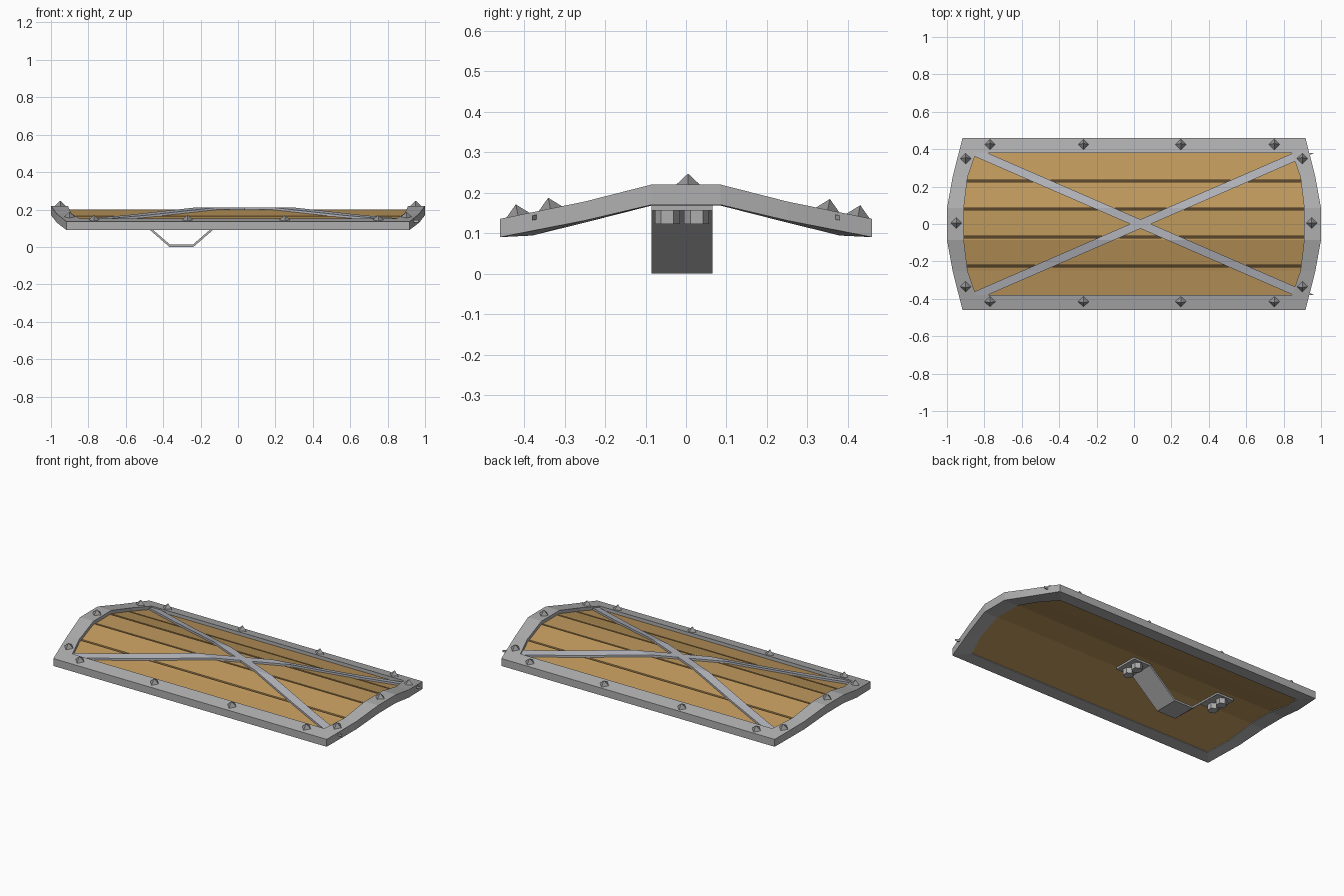
import bpy, bmesh, math

if "Cube" in bpy.data.objects:
    bpy.data.objects.remove(bpy.data.objects["Cube"], do_unlink=True)


def material(name, rgb):
    m = bpy.data.materials.new(name)
    m.use_nodes = True
    m.diffuse_color = (*rgb, 1)
    m.node_tree.nodes["Principled BSDF"].inputs["Base Color"].default_value = (*rgb, 1)
    return m


STEEL = material("steel", (0.43, 0.43, 0.43))
STRAP = material("pale steel", (0.45, 0.46, 0.50))
STUD = material("dark steel", (0.30, 0.30, 0.30))
WOOD = material("wood", (0.53, 0.32, 0.11))
GROOVE = material("dark wood", (0.10, 0.06, 0.025))

BREAKS = (0.085, 0.25)


def curve(*values):
    """Piecewise linear function of |y| through (y, value) pairs."""
    def f(y):
        y = abs(y)
        for (a, u), (b, v) in zip(values, values[1:]):
            if y <= b or (b, v) == values[-1]:
                return u + (v - u) * max(0, y - a) / (b - a)
    return f


rim_top = curve((0.085, 0.22), (0.25, 0.178), (0.46, 0.135))
rim_low_out = curve((0.085, 0.17), (0.25, 0.131), (0.46, 0.09))
rim_low_in = curve((0.085, 0.168), (0.25, 0.126), (0.38, 0.094))
inner_x = curve((0.085, 0.91), (0.25, 0.89), (0.38, 0.845))
outer_x = curve((0.085, 1.0), (0.25, 0.97), (0.46, 0.917))


def finish(name, bm, *mats):
    bmesh.ops.recalc_face_normals(bm, faces=bm.faces)
    me = bpy.data.meshes.new(name)
    bm.to_mesh(me)
    bm.free()
    for m in mats:
        me.materials.append(m)
    ob = bpy.data.objects.new(name, me)
    bpy.context.scene.collection.objects.link(ob)
    return ob


def tube(bm, sections, closed=False):
    """Join four-sided sections; cap both ends unless closed."""
    rings = [[bm.verts.new(p) for p in s] for s in sections]
    pairs = list(zip(rings, rings[1:] + rings[:1]))
    for a, b in pairs if closed else pairs[:-1]:
        for i in range(4):
            j = (i + 1) % 4
            bm.faces.new((a[i], a[j], b[j], b[i]))
    if not closed:
        bm.faces.new(rings[0])
        bm.faces.new(rings[-1])


def slab(name, y0, y1, left, right, low, top, *mats):
    """Solid following the curved cross-section from y0 to y1."""
    bends = [s * b for b in BREAKS for s in (-1, 1) if y0 < s * b < y1]
    bm = bmesh.new()
    tube(bm, [((left(y), y, low(y)), (right(y), y, low(y)),
               (right(y), y, top(y)), (left(y), y, top(y)))
              for y in sorted([y0, y1] + bends)])
    return finish(name, bm, *mats)


# Metal rim running round the bowed outline
corners = [(b, b) for b in BREAKS] + [(0.46, 0.38)]
side = [(-o, -i) for o, i in reversed(corners)] + corners
loop = [(1, o, i) for o, i in side] + [(-1, o, i) for o, i in reversed(side)]
bm = bmesh.new()
tube(bm, [((s * outer_x(o), o, rim_low_out(o)), (s * outer_x(o), o, rim_top(o)),
           (s * inner_x(i), i, rim_top(i)), (s * inner_x(i), i, rim_low_in(i)))
          for s, o, i in loop], closed=True)
finish("rim", bm, STEEL)


# Wooden backing, dark on top where it shows between the planks
def wood_right(y):
    return inner_x(y) + 0.02


def wood_left(y):
    return -wood_right(y)


def wood_low(y):
    return rim_low_in(y) + 0.004


def wood_top(y):
    return rim_top(y) - 0.02


def groove_floor(y):
    return rim_top(y) - 0.032


backing = slab("wood_backing", -0.39, 0.39, wood_left, wood_right,
               wood_low, groove_floor, WOOD, GROOVE)
for p in backing.data.polygons:
    p.material_index = int(p.normal.z > 0.5)

# Planks with narrow gaps
seams = (-0.395, -0.225, -0.07, 0.08, 0.23, 0.395)
for n, (a, b) in enumerate(zip(seams, seams[1:])):
    slab(f"plank_{n + 1}", a + 0.005, b - 0.005, wood_left, wood_right,
         groove_floor, wood_top, WOOD)

# Crossed straps bent over the planks
for label, s in (("falling", -1), ("rising", 1)):
    def middle(y, s=s):
        return 0.035 + s * y * 2.3
    slab(f"{label}_strap", -0.38, 0.38,
         lambda y: middle(y) - 0.056, lambda y: middle(y) + 0.056,
         wood_top, lambda y: wood_top(y) + 0.012, STRAP)

# Pyramid studs standing square to the rim
spots = [(x, y) for x in (-0.77, -0.27, 0.25, 0.75) for y in (-0.415, 0.425)]
spots += [(s * x, y) for s in (-1, 1) for x, y in ((0.95, 0.005), (0.9, 0.35), (0.9, -0.335))]
for n, (x, y) in enumerate(spots):
    bm = bmesh.new()
    bmesh.ops.create_cone(bm, cap_ends=True, segments=4, radius1=0.032, radius2=0, depth=0.03)
    stud = finish(f"stud_{n + 1}", bm, STUD)
    slope = (rim_top(y + 0.01) - rim_top(y - 0.01)) / 0.02
    tilt = math.atan(slope)
    stud.rotation_euler.x = tilt
    stud.location = (x, y - 0.012 * math.sin(tilt), rim_top(y) + 0.012)

# Bent grip strap on the underside
bm = bmesh.new()
path = [(-0.66, 0.162), (-0.545, 0.162), (-0.365, 0.006),
        (-0.24, 0.006), (-0.06, 0.162), (0.055, 0.162)]
rows = [[bm.verts.new((x, y, z)) for y in (-0.085, 0.065)] for x, z in path]
for a, b in zip(rows, rows[1:]):
    bm.faces.new((a[0], a[1], b[1], b[0]))
grip = finish("grip", bm, STEEL)
mod = grip.modifiers.new("thickness", "SOLIDIFY")
mod.thickness = 0.012
mod.offset = 0

# Hexagonal bolts holding the grip
for end, x in (("right", -0.605), ("left", 0.0)):
    for n, y in enumerate((-0.046, 0.026)):
        bm = bmesh.new()
        bmesh.ops.create_cone(bm, cap_ends=True, segments=6, radius1=0.031, radius2=0.031, depth=0.036)
        bolt = finish(f"{end}_bolt_{n + 1}", bm, STEEL)
        bolt.location = (x, y, 0.14)
